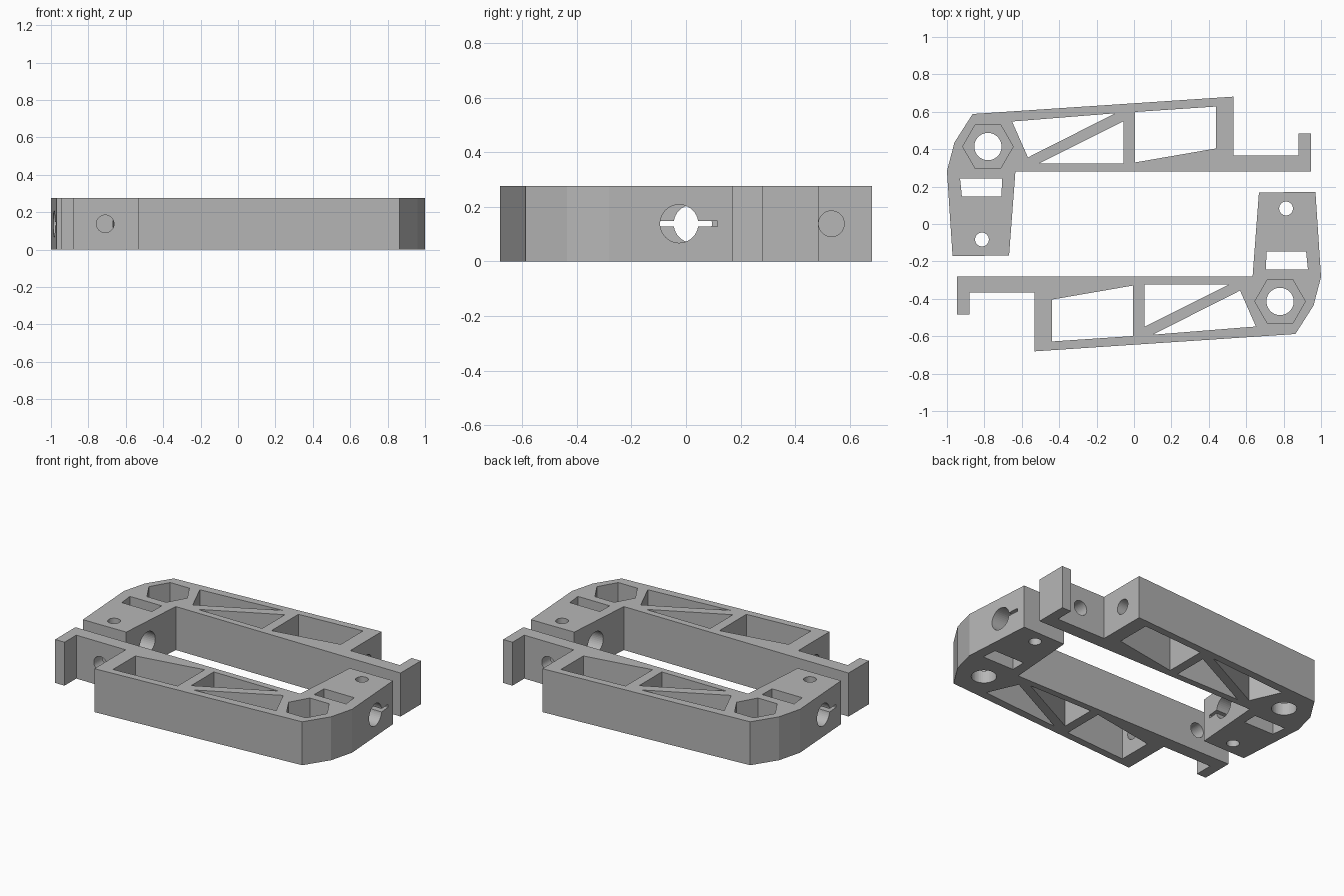
import bpy, math
from mathutils import Matrix

cube = bpy.data.objects.get("Cube")
if cube:
    bpy.data.objects.remove(cube, do_unlink=True)

HEIGHT = 0.276
MID = HEIGHT / 2

grey = bpy.data.materials.new("plain grey")
grey.use_nodes = True
colour = (0.47, 0.47, 0.47, 1)
grey.diffuse_color = colour
grey.node_tree.nodes["Principled BSDF"].inputs["Base Color"].default_value = colour


def prism(name, outline, z0, z1, turn=Matrix()):
    """Extrude an anticlockwise outline from z0 to z1, then turn it."""
    n = len(outline)
    verts = [(x, y, z) for z in (z0, z1) for x, y in outline]
    faces = [tuple(reversed(range(n))), tuple(range(n, 2 * n))]
    faces += [(i, (i + 1) % n, n + (i + 1) % n, n + i) for i in range(n)]
    mesh = bpy.data.meshes.new(name)
    mesh.from_pydata(verts, [], faces)
    mesh.transform(turn)
    mesh.materials.append(grey)
    obj = bpy.data.objects.new(name, mesh)
    bpy.context.collection.objects.link(obj)
    return obj


def ring(x, y, r, sides=40):
    return [(x + r * math.cos(i * math.tau / sides),
             y + r * math.sin(i * math.tau / sides)) for i in range(sides)]


def box(x0, x1, y0, y1):
    return [(x0, y0), (x1, y0), (x1, y1), (x0, y1)]


def bore(axis, centre, r, start, end):
    """Round cutter along X or Y at mid height."""
    if axis == "X":
        turn = Matrix(((0, 0, 1, 0), (1, 0, 0, 0), (0, 1, 0, 0), (0, 0, 0, 1)))
        outline = ring(centre, MID, r)
    else:
        turn = Matrix(((0, 1, 0, 0), (0, 0, 1, 0), (1, 0, 0, 0), (0, 0, 0, 1)))
        outline = ring(MID, centre, r)
    return prism("bore_cutter", outline, start, end, turn)


# Arm body: clamp block, truss and hooked tab in one outline
arm = prism("back_arm", [
    (-0.97, -0.172), (-0.668, -0.168), (-0.634, 0.281), (0.946, 0.281),
    (0.946, 0.485), (0.88, 0.485), (0.88, 0.367), (0.533, 0.367),
    (0.533, 0.681), (-0.863, 0.588), (-0.96, 0.436), (-1.0, 0.283)], 0, HEIGHT)

# Truss windows, nut slot, screw hole and pivot hole, all straight through
through = [
    [(-0.652, 0.548), (-0.567, 0.356), (-0.10, 0.592)],
    [(-0.508, 0.323), (-0.056, 0.323), (-0.056, 0.55)],
    [(0.005, 0.329), (0.439, 0.404), (0.439, 0.628), (0.005, 0.599)],
    [(-0.92, 0.147), (-0.708, 0.147), (-0.706, 0.243), (-0.93, 0.243)],
    ring(-0.813, -0.083, 0.037),
    ring(-0.781, 0.414, 0.073),
]
cutters = [prism("window_cutter", o, -0.1, HEIGHT + 0.1) for o in through]

# Hexagonal nut recess, clamp bore with its slit, and the two cross bores
cutters += [
    prism("nut_cutter", ring(-0.781, 0.414, 0.135, 6), 0.08, HEIGHT + 0.1),
    bore("X", 0.025, 0.07, -1.1, -0.55),
    prism("slit_cutter", box(-1.1, -0.55, -0.116, 0.0), MID - 0.01, MID + 0.01),
    bore("X", 0.533, 0.047, 0.41, 0.6),
    bore("Y", 0.71, 0.047, 0.2, 0.42),
]

for cutter in cutters:
    cutter.hide_render = True
    mod = arm.modifiers.new("cut", "BOOLEAN")
    mod.operation = "DIFFERENCE"
    mod.solver = "EXACT"
    mod.object = cutter

# Bake the cuts and drop the cutters
graph = bpy.context.evaluated_depsgraph_get()
graph.update()
baked = bpy.data.meshes.new_from_object(arm.evaluated_get(graph))
arm.modifiers.clear()
arm.data = baked
for cutter in cutters:
    bpy.data.objects.remove(cutter, do_unlink=True)

# Matching arm, turned half way round
twin = bpy.data.objects.new("front_arm", baked)
twin.rotation_euler.z = math.pi
bpy.context.collection.objects.link(twin)
